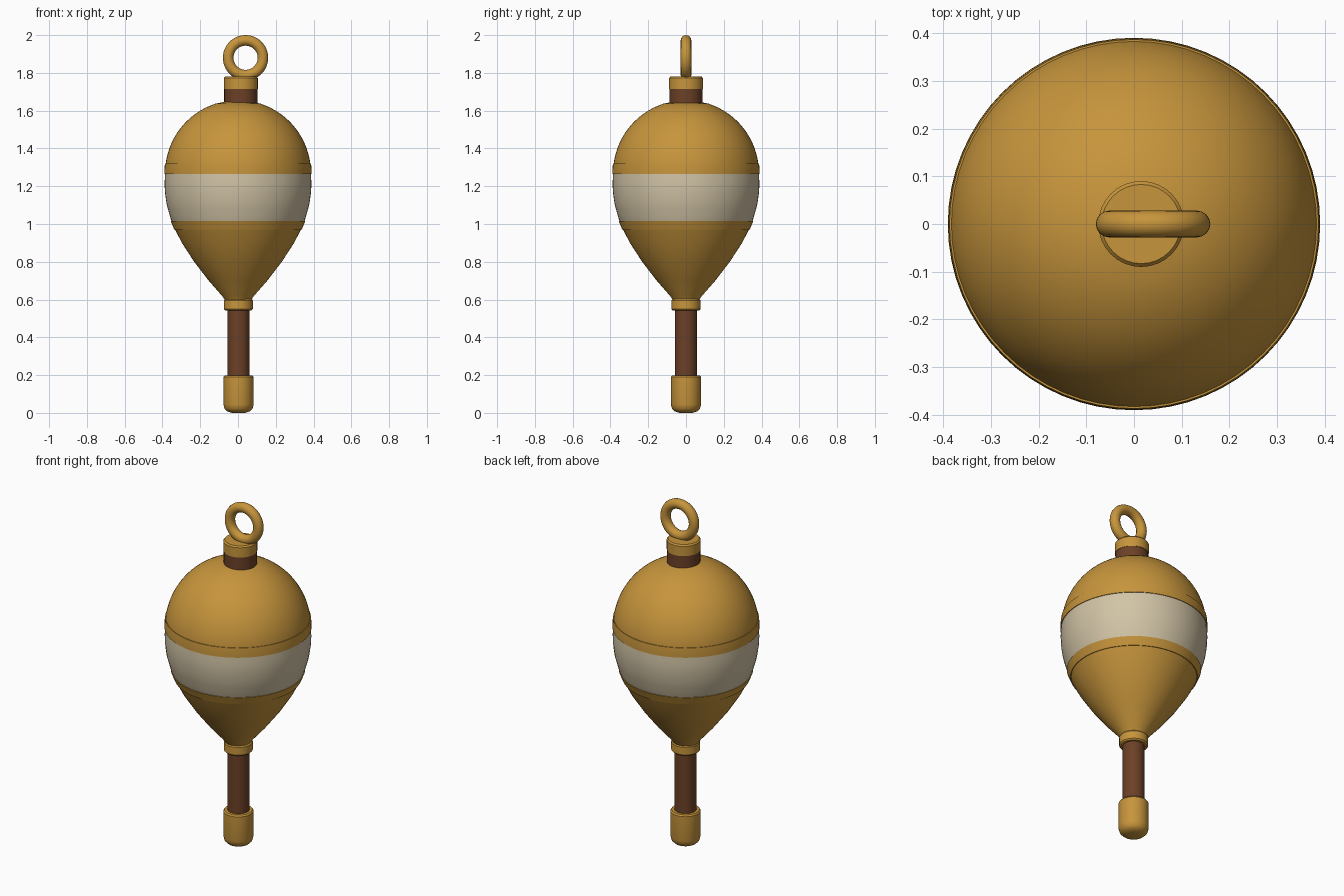
import bpy, math

if "Cube" in bpy.data.objects:
    bpy.data.objects.remove(bpy.data.objects["Cube"])


def material(name, rgb):
    m = bpy.data.materials.new(name)
    m.diffuse_color = (*rgb, 1)
    m.use_nodes = True
    m.node_tree.nodes["Principled BSDF"].inputs["Base Color"].default_value = m.diffuse_color
    return m


gold = material("gold", (0.57, 0.30, 0.045))
cream = material("cream", (0.64, 0.55, 0.38))
brown = material("dark_wood", (0.15, 0.052, 0.02))


def smooth(ob, angle):
    bpy.ops.object.select_all(action='DESELECT')
    ob.select_set(True)
    bpy.context.view_layer.objects.active = ob
    bpy.ops.object.shade_smooth_by_angle(angle=math.radians(angle))


def lathe(name, profile, mat, x=0.0, n=64):
    """Revolve (radius, height) points about z and cap both ends."""
    verts = [(x + r * math.cos(2 * math.pi * i / n), r * math.sin(2 * math.pi * i / n), z)
             for r, z in profile for i in range(n)]
    faces = [(k * n + i, k * n + (i + 1) % n, (k + 1) * n + (i + 1) % n, (k + 1) * n + i)
             for k in range(len(profile) - 1) for i in range(n)]
    top = (len(profile) - 1) * n
    faces += [tuple(reversed(range(n))), tuple(range(top, top + n))]
    me = bpy.data.meshes.new(name)
    me.from_pydata(verts, [], faces)
    me.materials.append(mat)
    ob = bpy.data.objects.new(name, me)
    bpy.context.collection.objects.link(ob)
    smooth(ob, 35)
    return ob


# Float body radius: hand-set lower cone, circular dome above
CONE = [(0.59, 0.065), (0.62, 0.085), (0.70, 0.155), (0.80, 0.232), (0.90, 0.297),
        (0.97, 0.333), (1.02, 0.354), (1.10, 0.377), (1.16, 0.386), (1.21, 0.389), (1.27, 0.386)]


def radius(z):
    if z >= 1.27:
        return math.sqrt(max(0.0, 0.386 ** 2 - (z - 1.27) ** 2))
    for (z0, r0), (z1, r1) in zip(CONE, CONE[1:]):
        if z <= z1:
            return r0 + (r1 - r0) * (z - z0) / (z1 - z0)


def section(z0, z1, steps, grow=0.0):
    zs = [z0 + (z1 - z0) * i / steps for i in range(steps + 1)]
    return [(radius(z) + grow, z) for z in zs]


# Body in three coloured sections
lathe("lower_body", [(r, z) for z, r in CONE if z < 1], gold)
lathe("cream_band", section(0.97, 1.30, 12), cream)
lathe("upper_body", section(1.29, 1.655, 20), gold)

# Raised trim bands around the cream section
for name, z0, z1 in (("lower_trim", 0.97, 1.015), ("upper_trim", 1.265, 1.32)):
    lathe(name, section(z0, z1, 3, 0.004), gold)

# Stem with its collar and rounded foot
lathe("stem", [(0.058, 0.15), (0.058, 0.57)], brown, 0.003, 32)
lathe("stem_collar", [(0.07, 0.543), (0.077, 0.55), (0.077, 0.595), (0.07, 0.604)], gold, 0.002, 32)
lathe("foot_cap", [(0.035, 0.0), (0.06, 0.008), (0.074, 0.022), (0.08, 0.045),
                   (0.08, 0.19), (0.074, 0.198)], gold, 0.003, 32)

# Neck and cap under the ring
lathe("neck", [(0.088, 1.62), (0.088, 1.725)], brown, 0.015, 32)
lathe("neck_cap", [(0.09, 1.715), (0.09, 1.772), (0.083, 1.78)], gold, 0.015, 32)

# Hanging ring
bpy.ops.mesh.primitive_torus_add(major_radius=0.092, minor_radius=0.028, major_segments=48,
                                 minor_segments=16, location=(0.04, 0, 1.88),
                                 rotation=(math.pi / 2, 0, 0))
ring = bpy.context.object
ring.name = "hanging_ring"
ring.data.materials.append(gold)
smooth(ring, 60)
